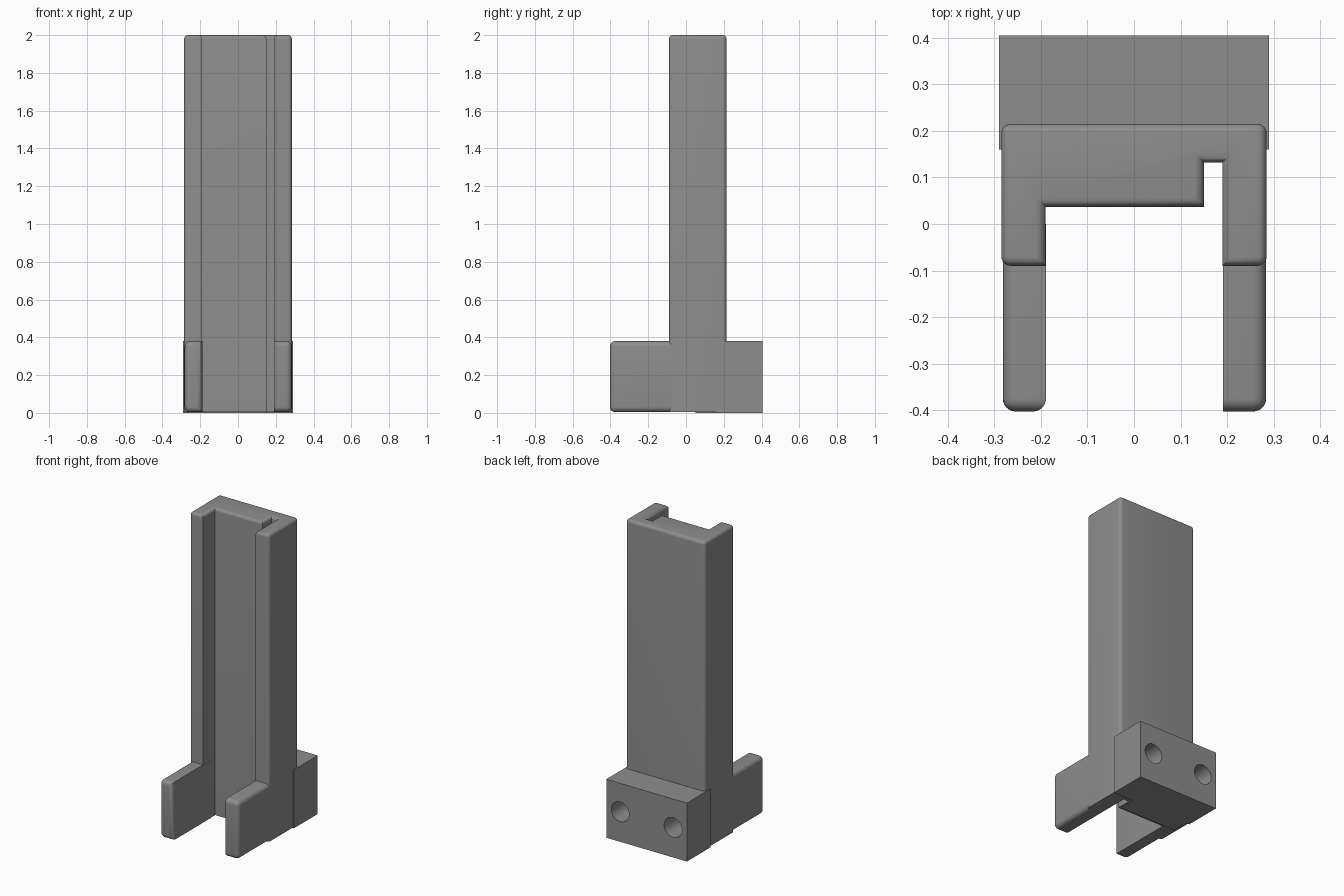
import bpy, bmesh

if "Cube" in bpy.data.objects:
    bpy.data.objects.remove(bpy.data.objects["Cube"])

grey = bpy.data.materials.new("mid_grey")
grey.diffuse_color = (0.27, 0.27, 0.27, 1)
grey.use_nodes = True
grey.node_tree.nodes["Principled BSDF"].inputs["Base Color"].default_value = grey.diffuse_color


def finish(name, bm):
    """Turn a bmesh into a named, coloured, smooth-shaded object."""
    bmesh.ops.recalc_face_normals(bm, faces=bm.faces)
    mesh = bpy.data.meshes.new(name)
    bm.to_mesh(mesh)
    bm.free()
    ob = bpy.data.objects.new(name, mesh)
    mesh.materials.append(grey)
    bpy.context.collection.objects.link(ob)
    bpy.ops.object.select_all(action='DESELECT')
    bpy.context.view_layer.objects.active = ob
    ob.select_set(True)
    bpy.ops.object.shade_smooth_by_angle(angle=0.6)
    return ob


def prism(outline, z0, z1):
    """Extrude an XY outline from z0 to z1."""
    bm = bmesh.new()
    face = bm.faces.new([bm.verts.new((x, y, z0)) for x, y in outline])
    new = bmesh.ops.extrude_face_region(bm, geom=[face])["geom"]
    for v in new:
        if isinstance(v, bmesh.types.BMVert):
            v.co.z = z1
    bmesh.ops.recalc_face_normals(bm, faces=bm.faces)
    return bm


def round_edges(bm, rule, radius):
    """Round every edge whose two end points satisfy the rule."""
    edges = [e for e in bm.edges if rule(*(v.co for v in e.verts))]
    bmesh.ops.bevel(bm, geom=edges, offset=radius, segments=6, profile=0.5,
                    affect='EDGES', clamp_overlap=True)


def box(x0, x1, y0, y1, z0, z1):
    return prism([(x0, y0), (x1, y0), (x1, y1), (x0, y1)], z0, z1)


# Tall channel column with a narrow slot beside the right wall
column = prism([(-0.285, -0.09), (-0.19, -0.09), (-0.19, 0.037), (0.15, 0.037),
                (0.15, 0.132), (0.19, 0.132), (0.19, -0.09), (0.285, -0.09),
                (0.285, 0.215), (-0.285, 0.215)], 0.005, 2.0)
round_edges(column, lambda a, b: min(a.z, b.z) > 1.9 or
            (abs(a.x) > 0.28 and abs(a.x - b.x) + abs(a.y - b.y) < 1e-4), 0.042)
finish("channel_column", column)

# Forward feet: outer edges, front edges and undersides are rounded
left = box(-0.282, -0.189, -0.403, 0.0, 0.004, 0.38)
round_edges(left, lambda a, b: max(a.y, b.y) < -0.4 or
            (a.x < -0.28 and b.x < -0.28 and min(a.y, b.y) < -0.1), 0.028)
finish("left_foot", left)

right = box(0.191, 0.284, -0.403, 0.0, 0.004, 0.38)
round_edges(right, lambda a, b: (a.x > 0.28 and b.x > 0.28 and min(a.y, b.y) < -0.1) or
            (max(a.y, b.y) < -0.4 and abs(a.x - b.x) > 0.01), 0.028)
finish("right_foot", right)

# Rear mounting block with two blind screw holes
block = finish("mounting_block", box(-0.29, 0.29, 0.16, 0.405, 0.0, 0.38))
for side in (-1, 1):
    bpy.ops.mesh.primitive_cylinder_add(vertices=32, radius=0.064, depth=0.4,
                                        location=(side * 0.19, 0.42, 0.195),
                                        rotation=(1.570796, 0, 0))
    cutter = bpy.context.object
    cutter.name = "hole_cutter"
    cutter.data.materials.append(grey)
    cutter.hide_render = True
    cutter.hide_viewport = True
    cut = block.modifiers.new("screw_hole", 'BOOLEAN')
    cut.object = cutter
    cut.operation = 'DIFFERENCE'
    cut.solver = 'EXACT'

# Underside web closing the column foot between the walls
finish("column_sole", box(-0.27, 0.14, 0.05, 0.2, 0.0, 0.02))
